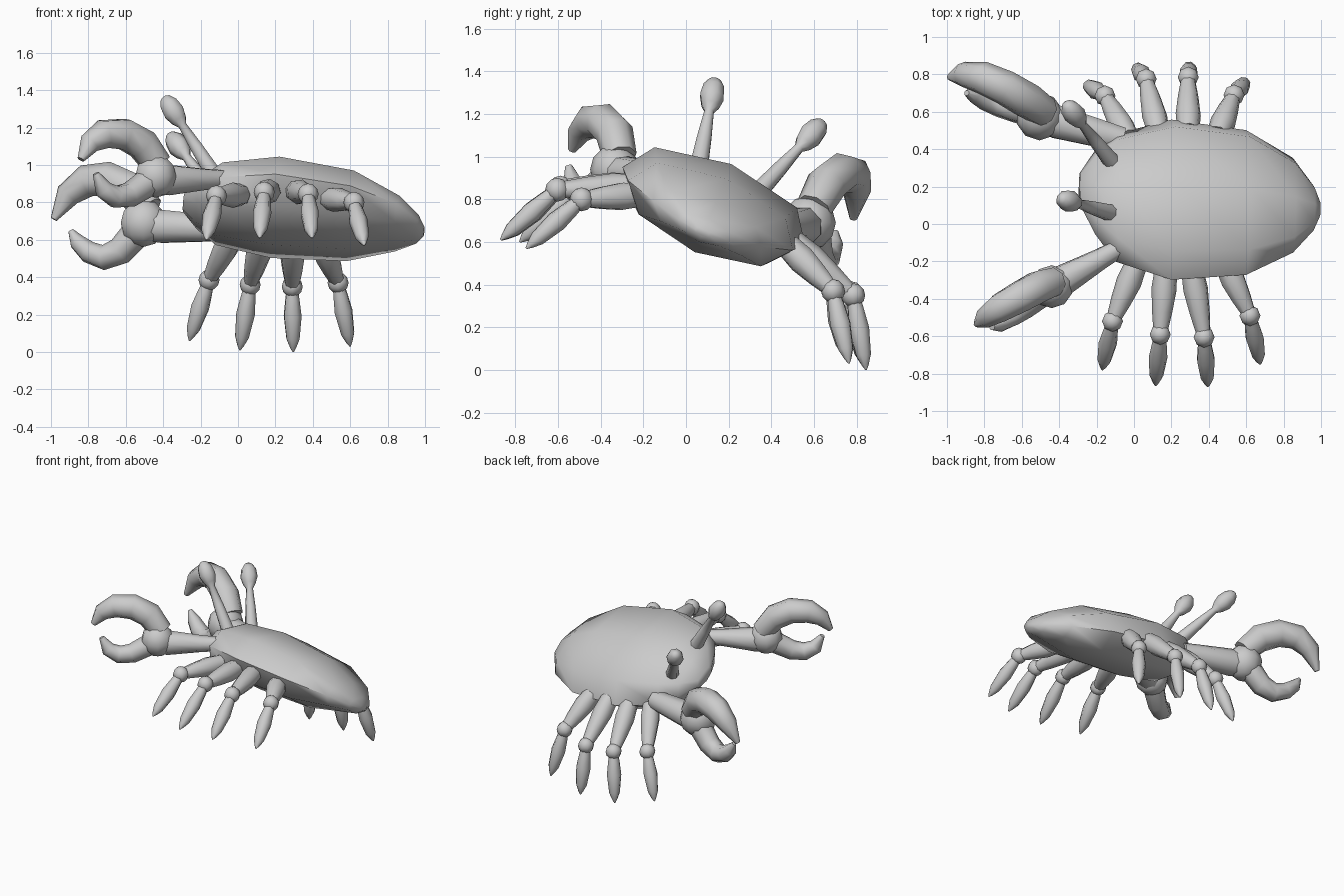
import bpy, bmesh
from math import cos, sin, pi, radians
from mathutils import Vector

# Tilted body axes: sideways and up
SIDE = Vector((0.0, 0.92, -0.39)).normalized()
FWD = Vector((-0.985, 0.06, 0.14)).normalized()
UP = SIDE.cross(FWD).normalized()
if UP.z < 0:
    UP = -UP


def finish(bm, name, angle=50):
    bmesh.ops.recalc_face_normals(bm, faces=bm.faces)
    me = bpy.data.meshes.new(name)
    bm.to_mesh(me)
    bm.free()
    ob = bpy.data.objects.new(name, me)
    bpy.context.collection.objects.link(ob)
    bpy.ops.object.select_all(action='DESELECT')
    ob.select_set(True)
    bpy.context.view_layer.objects.active = ob
    bpy.ops.object.shade_smooth_by_angle(angle=radians(angle))
    return ob


def skin(bm, rings):
    n = len(rings[0])
    vr = [[bm.verts.new(p) for p in r] for r in rings]
    for a, b in zip(vr, vr[1:]):
        for i in range(n):
            j = (i + 1) % n
            bm.faces.new((a[i], a[j], b[j], b[i]))
    bm.faces.new(vr[0])
    bm.faces.new(vr[-1])


def tube(name, pts, radii, sides=8):
    """Loft round sections of varying radius along a path."""
    pts = [Vector(p) for p in pts]
    rings, ref = [], UP.copy()
    for i, (p, r) in enumerate(zip(pts, radii)):
        d = (pts[min(i + 1, len(pts) - 1)] - pts[max(i - 1, 0)]).normalized()
        if i == 0 and abs(d.dot(ref)) > 0.9:
            ref = SIDE.copy()
        a = (ref - d * ref.dot(d)).normalized()
        b = d.cross(a)
        ref = a
        rings.append([p + (a * cos(2 * pi * k / sides) + b * sin(2 * pi * k / sides)) * r
                      for k in range(sides)])
    bm = bmesh.new()
    skin(bm, rings)
    return finish(bm, name)


def ball(name, c, r, seg=8):
    bm = bmesh.new()
    bmesh.ops.create_uvsphere(bm, u_segments=seg, v_segments=6, radius=r)
    bmesh.ops.translate(bm, verts=bm.verts, vec=Vector(c))
    return finish(bm, name)


def spindle(name, a, b, profile, sides=8):
    """Straight tapered part: profile holds (fraction along, radius)."""
    a, b = Vector(a), Vector(b)
    return tube(name, [a.lerp(b, t) for t, _ in profile], [r for _, r in profile], sides)


# Shell: centre of each section, half width, half thickness
stations = [((-0.29, 0.19, 0.80), 0.09, 0.04), ((-0.21, 0.17, 0.795), 0.24, 0.11),
            ((-0.10, 0.14, 0.79), 0.37, 0.18), ((0.20, 0.13, 0.77), 0.465, 0.215),
            ((0.60, 0.115, 0.725), 0.42, 0.19), ((0.85, 0.10, 0.685), 0.275, 0.11),
            ((0.96, 0.085, 0.655), 0.13, 0.06), ((0.995, 0.08, 0.645), 0.04, 0.02)]
SECTION = [(1, 0), (0.78, 0.68), (0, 1), (-0.78, 0.68),
           (-1, 0), (-0.74, -0.68), (0, -1), (0.74, -0.68)]
bm = bmesh.new()
skin(bm, [[Vector(c) + SIDE * w * s + UP * h * t for s, t in SECTION] for c, w, h in stations])
finish(bm, "shell", 60)

# Walking legs: hip, knee, foot
legs = {
    "right_leg": [((0.01, -0.22, 0.84), (-0.115, -0.52, 0.835), (-0.17, -0.78, 0.60)),
                  ((0.17, -0.24, 0.86), (0.14, -0.59, 0.855), (0.115, -0.865, 0.61)),
                  ((0.31, -0.24, 0.86), (0.375, -0.605, 0.845), (0.395, -0.87, 0.61)),
                  ((0.49, -0.22, 0.82), (0.62, -0.49, 0.80), (0.675, -0.75, 0.57))],
    "left_leg": [((-0.03, 0.46, 0.62), (-0.155, 0.685, 0.385), (-0.26, 0.75, 0.06)),
                 ((0.13, 0.49, 0.60), (0.065, 0.775, 0.36), (0.01, 0.84, 0.01)),
                 ((0.29, 0.50, 0.60), (0.29, 0.785, 0.35), (0.295, 0.845, 0.0)),
                 ((0.45, 0.48, 0.58), (0.535, 0.69, 0.37), (0.60, 0.765, 0.03))],
}
for side, group in legs.items():
    for i, (hip, knee, foot) in enumerate(group, 1):
        spindle(f"{side}_{i}_upper", hip, knee, [(0, 0.06), (0.3, 0.068), (0.65, 0.055), (1, 0.036)])
        ball(f"{side}_{i}_knee", knee, 0.056)
        spindle(f"{side}_{i}_lower", knee, foot,
                [(0, 0.03), (0.2, 0.04), (0.45, 0.05), (0.8, 0.037), (0.93, 0.018), (1, 0.004)])

# Eye stalks with bulbs
eyes = {"right_eye": ((-0.13, 0.06, 0.95), (-0.395, 0.137, 1.365)),
        "left_eye": ((-0.12, 0.335, 0.83), (-0.365, 0.645, 1.165))}
for name, (base, tip) in eyes.items():
    spindle(name, base, tip, [(0, 0.046), (0.35, 0.036), (0.63, 0.024), (0.70, 0.045),
                              (0.80, 0.06), (0.91, 0.052), (0.98, 0.03), (1, 0.012)])

# Right claw
spindle("right_arm", (-0.08, -0.13, 0.925), (-0.43, -0.33, 0.92), [(0, 0.05), (0.3, 0.06), (0.85, 0.086), (1, 0.08)])
ball("right_wrist", (-0.44, -0.335, 0.94), 0.115, 10)
tube("right_claw_upper",
     [(-0.43, -0.31, 1.00), (-0.51, -0.335, 1.11), (-0.61, -0.39, 1.165), (-0.72, -0.45, 1.165),
      (-0.795, -0.50, 1.115), (-0.84, -0.535, 1.03)],
     [0.08, 0.09, 0.088, 0.08, 0.058, 0.02])
tube("right_claw_lower",
     [(-0.49, -0.37, 0.90), (-0.58, -0.44, 0.84), (-0.655, -0.49, 0.83), (-0.72, -0.53, 0.87),
      (-0.76, -0.55, 0.955)],
     [0.075, 0.068, 0.062, 0.05, 0.018])

# Left claw
spindle("left_arm", (-0.06, 0.45, 0.66), (-0.50, 0.57, 0.675), [(0, 0.07), (0.3, 0.08), (0.8, 0.095), (1, 0.08)])
ball("left_wrist", (-0.505, 0.575, 0.69), 0.128, 10)
tube("left_claw_upper",
     [(-0.48, 0.60, 0.76), (-0.57, 0.66, 0.87), (-0.69, 0.73, 0.925), (-0.81, 0.782, 0.915),
      (-0.91, 0.80, 0.84), (-0.985, 0.785, 0.71)],
     [0.085, 0.098, 0.095, 0.088, 0.068, 0.018])
tube("left_claw_lower",
     [(-0.55, 0.60, 0.63), (-0.63, 0.615, 0.54), (-0.72, 0.64, 0.505), (-0.80, 0.67, 0.535),
      (-0.86, 0.695, 0.59), (-0.895, 0.70, 0.65)],
     [0.08, 0.075, 0.068, 0.06, 0.045, 0.015])
